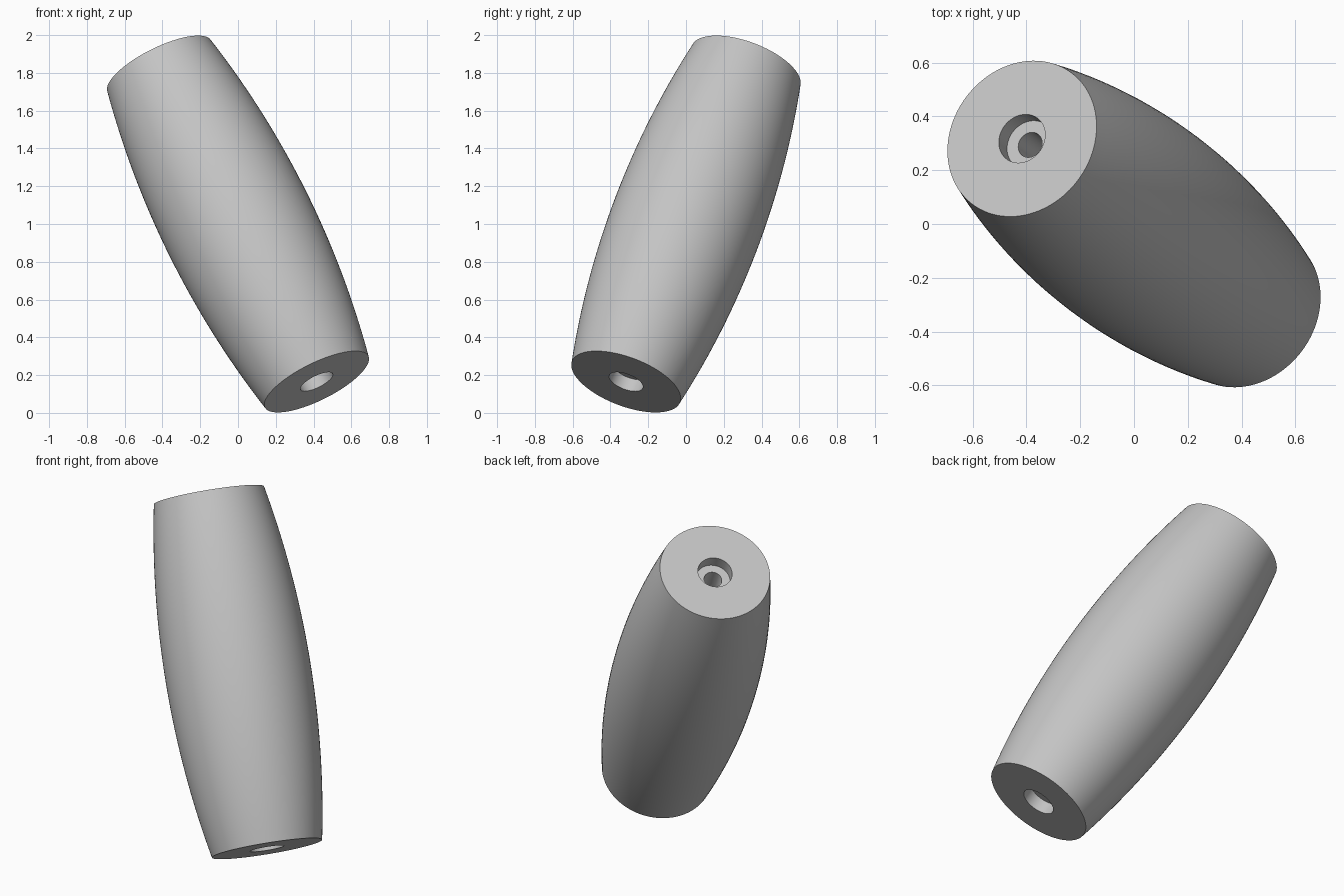
import bpy, bmesh, math
from mathutils import Vector

cube = bpy.data.objects.get("Cube")
if cube:
    bpy.data.objects.remove(cube, do_unlink=True)

# Main dimensions
AXIS = Vector((-0.833, 0.635, 1.67))
HALF = AXIS.length / 2
END_R, MID_R = 0.306, 0.40
BORE_R, RECESS_R, RECESS_DEPTH = 0.049, 0.095, 0.072
SEGMENTS, RINGS = 96, 32

grey = bpy.data.materials.new("light grey")
grey.use_nodes = True
colour = (0.55, 0.55, 0.55, 1)
grey.diffuse_color = colour
grey.node_tree.nodes["Principled BSDF"].inputs["Base Color"].default_value = colour

# Barrel side follows a circular arc
bulge = MID_R - END_R
arc_r = (HALF ** 2 + bulge ** 2) / (2 * bulge)


def barrel_radius(z):
    return MID_R - arc_r + math.sqrt(arc_r ** 2 - z ** 2)


# Closed profile: outer arc, top recess, through bore, bottom recess
heights = [HALF * (2 * i / RINGS - 1) for i in range(RINGS + 1)]
shoulder = HALF - RECESS_DEPTH
profile = [(barrel_radius(z), z) for z in heights]
profile += [(RECESS_R, HALF), (RECESS_R, shoulder), (BORE_R, shoulder),
            (BORE_R, -shoulder), (RECESS_R, -shoulder), (RECESS_R, -HALF)]

# Revolve the profile
bm = bmesh.new()
verts = [bm.verts.new((r, 0, z)) for r, z in profile]
edges = [bm.edges.new((a, b)) for a, b in zip(verts, verts[1:] + verts[:1])]
bmesh.ops.spin(bm, geom=verts + edges, cent=(0, 0, 0), axis=(0, 0, 1),
               angle=math.tau, steps=SEGMENTS, use_merge=True)
bmesh.ops.remove_doubles(bm, verts=bm.verts, dist=1e-5)
bmesh.ops.recalc_face_normals(bm, faces=bm.faces)
mesh = bpy.data.meshes.new("barrel_grip")
bm.to_mesh(mesh)
bm.free()
mesh.materials.append(grey)

# Tilt the grip and lift it onto the ground
grip = bpy.data.objects.new("barrel_grip", mesh)
bpy.context.collection.objects.link(grip)
grip.rotation_euler = AXIS.to_track_quat("Z", "Y").to_euler()
grip.location = (0, 0, 1)

bpy.context.view_layer.objects.active = grip
grip.select_set(True)
bpy.ops.object.shade_smooth_by_angle(angle=math.radians(30))
